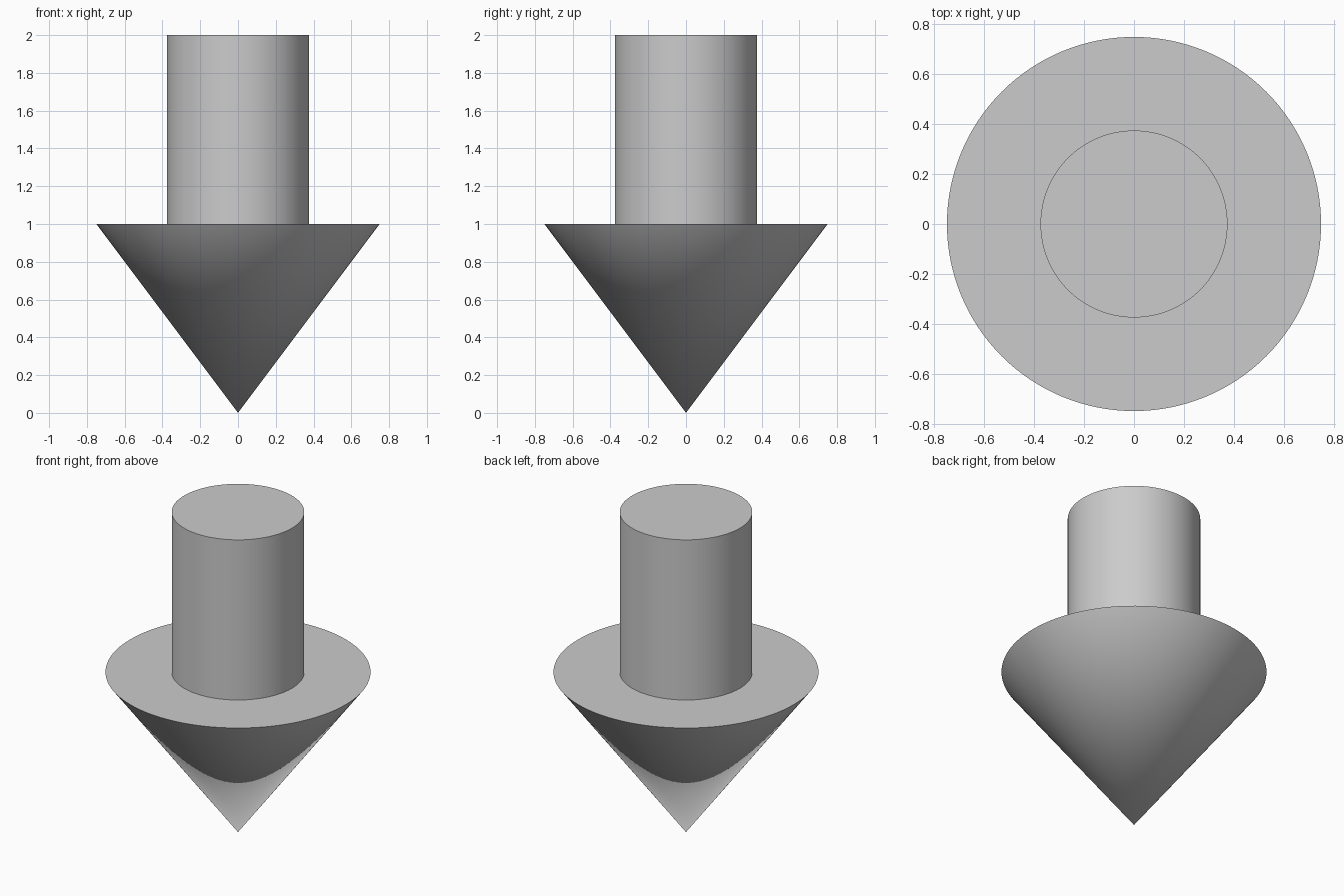
import bpy, bmesh, math

if "Cube" in bpy.data.objects:
    bpy.data.objects.remove(bpy.data.objects["Cube"])

SEGMENTS = 128


def lathe(name, profile):
    """Revolve an (r, z) profile around the z axis into a smooth-shaded object."""
    bm = bmesh.new()
    verts = [bm.verts.new((r, 0, z)) for r, z in profile]
    edges = [bm.edges.new(pair) for pair in zip(verts, verts[1:])]
    bmesh.ops.spin(bm, geom=verts + edges, cent=(0, 0, 0), axis=(0, 0, 1),
                   angle=math.tau, steps=SEGMENTS)
    bmesh.ops.remove_doubles(bm, verts=bm.verts, dist=1e-4)
    bmesh.ops.recalc_face_normals(bm, faces=bm.faces)
    mesh = bpy.data.meshes.new(name)
    bm.to_mesh(mesh)
    bm.free()
    obj = bpy.data.objects.new(name, mesh)
    bpy.context.collection.objects.link(obj)
    bpy.ops.object.select_all(action='DESELECT')
    obj.select_set(True)
    bpy.context.view_layer.objects.active = obj
    bpy.ops.object.shade_smooth_by_angle(angle=math.radians(30))
    return obj


# Down-pointing arrow: cone head, flat shoulder, round shaft and flat top
lathe("down_arrow", [(0, 0), (0.75, 1), (0.375, 1), (0.375, 2), (0, 2)])
